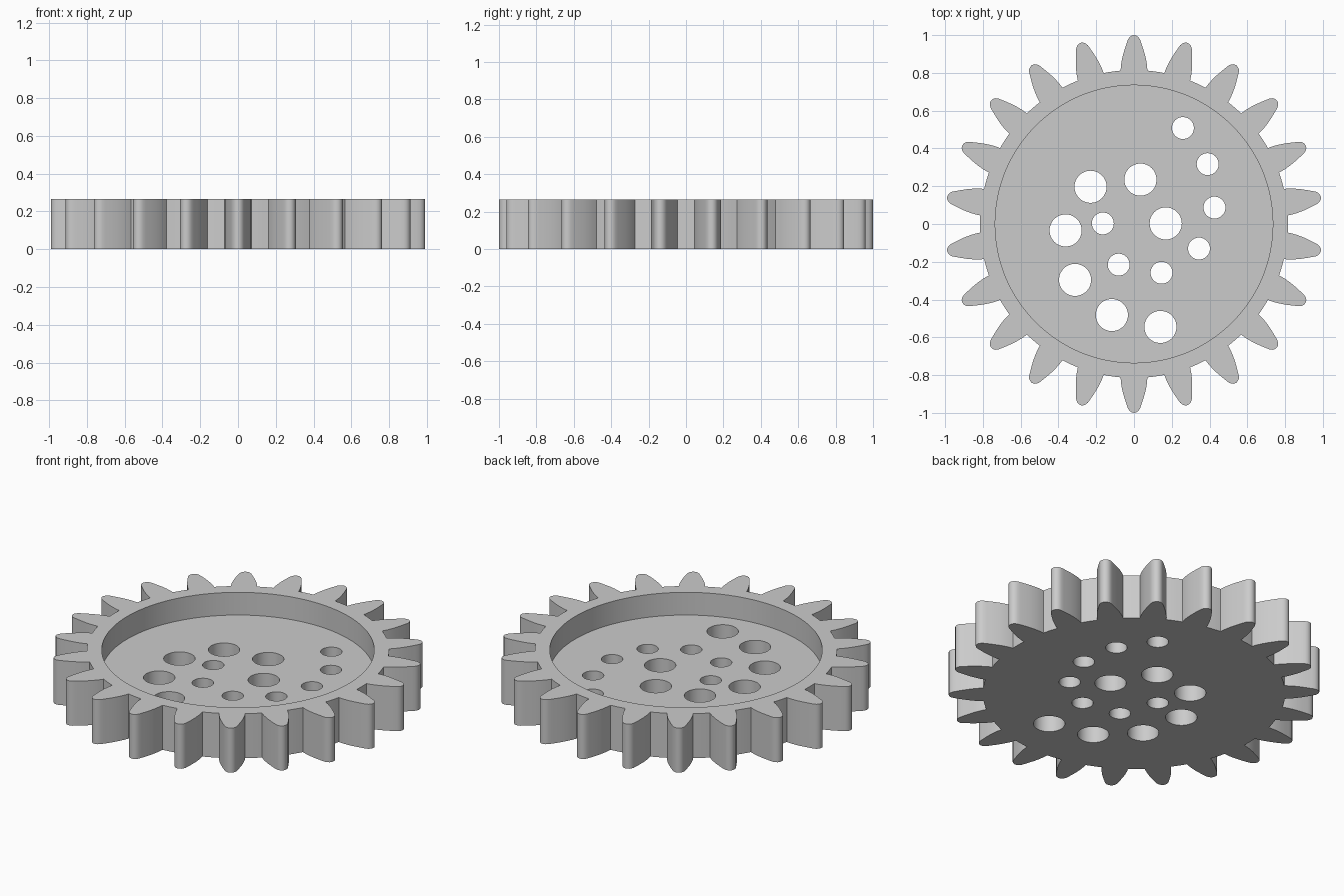
import bpy
import bmesh
from math import sin, cos, tau, radians

if "Cube" in bpy.data.objects:
    bpy.data.objects.remove(bpy.data.objects["Cube"], do_unlink=True)

TEETH = 22
HEIGHT, FLOOR = 0.265, 0.13
ROOT_R, POCKET_R = 0.815, 0.735
BIG_R, SMALL_R = 0.085, 0.058

# Half of one tooth flank: (half width, radius), from root to tip
FLANK = [(0.071, 0.812), (0.069, 0.84), (0.064, 0.87), (0.057, 0.90), (0.048, 0.93),
         (0.038, 0.96), (0.032, 0.977), (0.024, 0.989), (0.013, 0.997)]

BIG_HOLES = [(0.034, 0.235), (-0.23, 0.197), (0.168, 0.003), (-0.362, -0.034),
             (-0.312, -0.296), (-0.117, -0.482), (0.14, -0.545)]
SMALL_HOLES = [(0.259, 0.508), (0.39, 0.317), (0.426, 0.087), (0.344, -0.13),
               (0.146, -0.258), (-0.081, -0.215), (-0.165, 0.003)]


def circle(x, y, r, count):
    return [(x + r * cos(tau * i / count), y + r * sin(tau * i / count)) for i in range(count)]


def gear_outline():
    tooth = [(-w, r) for w, r in FLANK] + [(0, 1)] + [(w, r) for w, r in reversed(FLANK)]
    # Root arc up to the next tooth
    step = tau / TEETH
    edge = 0.0872
    for i in range(1, 4):
        a = edge + (step - 2 * edge) * i / 4
        tooth.append((ROOT_R * sin(a), ROOT_R * cos(a)))
    points = []
    for k in range(TEETH):
        c, s = cos(k * step), sin(k * step)
        points += [(x * c + y * s, y * c - x * s) for x, y in tooth]
    return points


def prism(name, outlines, z0, z1):
    bm = bmesh.new()
    for outline in outlines:
        face = bm.faces.new([bm.verts.new((x, y, z0)) for x, y in outline])
        top = bmesh.ops.extrude_face_region(bm, geom=[face])["geom"]
        bmesh.ops.translate(bm, vec=(0, 0, z1 - z0),
                            verts=[g for g in top if isinstance(g, bmesh.types.BMVert)])
    bmesh.ops.recalc_face_normals(bm, faces=bm.faces)
    mesh = bpy.data.meshes.new(name)
    bm.to_mesh(mesh)
    bm.free()
    obj = bpy.data.objects.new(name, mesh)
    bpy.context.collection.objects.link(obj)
    return obj


grey = bpy.data.materials.new("light_grey")
grey.use_nodes = True
grey.diffuse_color = (0.6, 0.6, 0.6, 1)
grey.node_tree.nodes["Principled BSDF"].inputs["Base Color"].default_value = (0.6, 0.6, 0.6, 1)

# Toothed body, with cutters for the round pocket and the through holes
gear = prism("gear_wheel", [gear_outline()], 0, HEIGHT)
gear.data.materials.append(grey)
pocket = prism("pocket_cutter", [circle(0, 0, POCKET_R, 128)], FLOOR, HEIGHT + 0.1)
holes = prism("hole_cutter",
              [circle(x, y, BIG_R, 48) for x, y in BIG_HOLES]
              + [circle(x, y, SMALL_R, 40) for x, y in SMALL_HOLES], -0.1, HEIGHT + 0.1)

bpy.ops.object.select_all(action="DESELECT")
bpy.context.view_layer.objects.active = gear
gear.select_set(True)
for cutter in (pocket, holes):
    cutter.hide_render = True
    cut = gear.modifiers.new(cutter.name, "BOOLEAN")
    cut.operation = "DIFFERENCE"
    cut.solver = "EXACT"
    cut.object = cutter
    bpy.ops.object.modifier_apply(modifier=cut.name)
    bpy.data.objects.remove(cutter, do_unlink=True)

bpy.ops.object.shade_smooth_by_angle(angle=radians(35))
